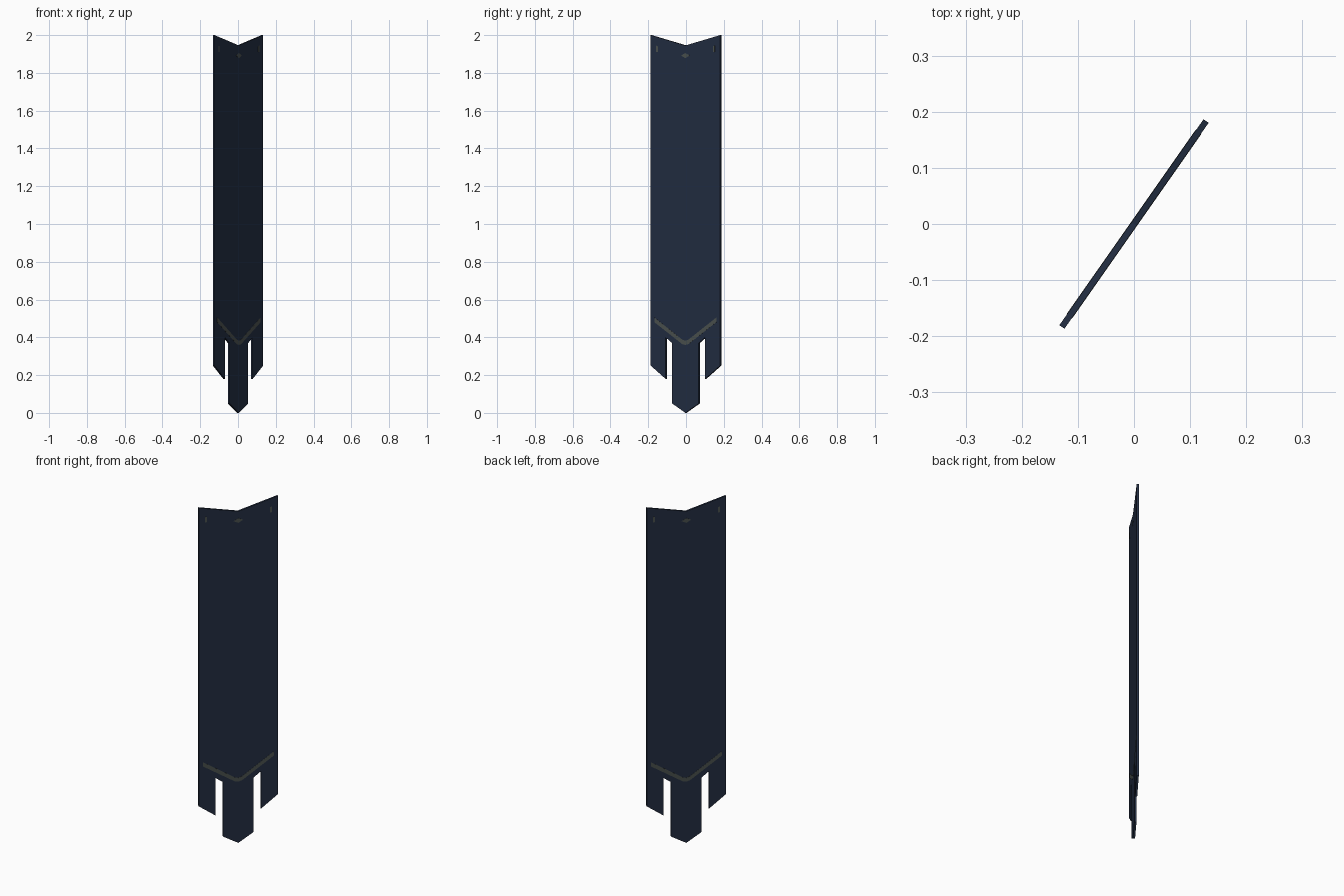
import bpy, bmesh, math

if "Cube" in bpy.data.objects:
    bpy.data.objects.remove(bpy.data.objects["Cube"])

ANGLE = math.radians(55)   # the plate stands turned about z
HALF = 0.224               # half width of the banner
THICK = 0.011


def material(name, rgb):
    m = bpy.data.materials.new(name)
    m.diffuse_color = (*rgb, 1)
    m.use_nodes = True
    m.node_tree.nodes["Principled BSDF"].inputs["Base Color"].default_value = m.diffuse_color
    return m


navy = material("dark navy cloth", (0.0165, 0.027, 0.055))
trim = material("dull grey trim", (0.071, 0.084, 0.078))


def plate(name, outline, y0, y1, mat):
    """Flat outline in (u, z), extruded from depth y0 to y1, turned to the banner plane."""
    bm = bmesh.new()
    face = bm.faces.new([bm.verts.new((u, y0, z)) for u, z in outline])
    ext = bmesh.ops.extrude_face_region(bm, geom=[face])
    for v in ext["geom"]:
        if isinstance(v, bmesh.types.BMVert):
            v.co.y = y1
    bmesh.ops.recalc_face_normals(bm, faces=bm.faces[:])
    bmesh.ops.triangulate(bm, faces=[f for f in bm.faces if len(f.verts) > 4])
    me = bpy.data.meshes.new(name)
    bm.to_mesh(me)
    bm.free()
    me.materials.append(mat)
    ob = bpy.data.objects.new(name, me)
    ob.rotation_euler.z = ANGLE
    bpy.context.collection.objects.link(ob)
    return ob


def mirrored(half):
    """Close a right-hand half outline whose first and last points lie on u = 0."""
    return half + [(-u, z) for u, z in half[-2:0:-1]]


# Banner cloth: notched top, two side tails and a longer pointed middle tail
cloth = mirrored([(0, 1.945), (HALF, 2.0), (HALF, 0.25), (0.128, 0.18),
                  (0.128, 0.40), (0.086, 0.37), (0.086, 0.05), (0, 0)])
plate("banner_cloth", cloth, -THICK / 2, THICK / 2, navy)

# Trim on both faces: lower chevron, top diamond and small corner marks
chevron = mirrored([(0, 0.382), (0.02, 0.388), (0.2, 0.505),
                    (0.2, 0.48), (0.02, 0.364), (0, 0.36)])
diamond = mirrored([(0, 1.905), (0.028, 1.892), (0, 1.878)])
for side, label in ((-1, "front"), (1, "back")):
    y0, y1 = side * (THICK / 2 - 0.001), side * (THICK / 2 + 0.0008)
    plate(f"chevron_trim_{label}", chevron, y0, y1, trim)
    plate(f"top_diamond_{label}", diamond, y0, y1, trim)
    for s, hand in ((-1, "left"), (1, "right")):
        mark = [(s * 0.178, 1.91), (s * 0.19, 1.91), (s * 0.19, 1.945), (s * 0.178, 1.94)]
        plate(f"corner_mark_{label}_{hand}", mark, y0, y1, trim)
